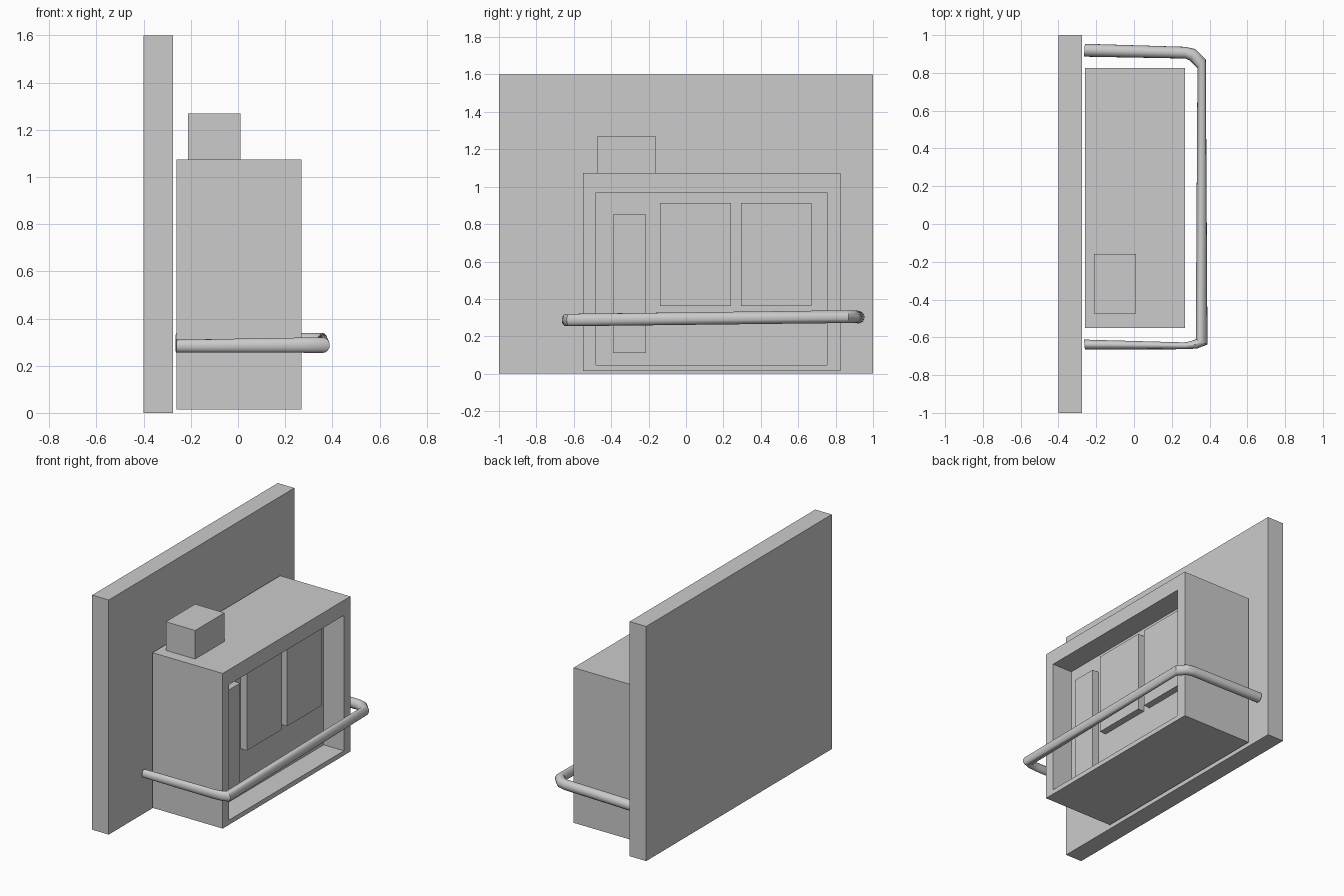
import bpy, bmesh, math
from mathutils import Vector

if "Cube" in bpy.data.objects:
    bpy.data.objects.remove(bpy.data.objects["Cube"])


def finish(name, bm):
    bmesh.ops.recalc_face_normals(bm, faces=bm.faces[:])
    mesh = bpy.data.meshes.new(name)
    bm.to_mesh(mesh)
    bm.free()
    ob = bpy.data.objects.new(name, mesh)
    bpy.context.collection.objects.link(ob)
    return ob


def box_bm(x, y, z):
    bm = bmesh.new()
    bmesh.ops.create_cube(bm, size=1)
    for v in bm.verts:
        v.co = Vector([(r[0] + r[1]) / 2 + c * (r[1] - r[0])
                       for r, c in zip((x, y, z), v.co)])
    bm.normal_update()
    return bm


def box(name, x, y, z):
    return finish(name, box_bm(x, y, z))


# Wall behind the cabinet and the small block on its roof
box("back_wall", (-0.4, -0.275), (-1, 1), (0, 1.6))
box("top_block", (-0.212, 0.01), (-0.475, -0.16), (1.07, 1.268))

# Cabinet with a recessed opening in the +x side
FRONT, BACK = 0.27, 0.118
bm = box_bm((-0.26, FRONT), (-0.55, 0.825), (0.015, 1.073))
face = max(bm.faces, key=lambda f: f.normal.x)
bmesh.ops.inset_individual(bm, faces=[face], thickness=0.02)
for v in face.verts:
    v.co.y = -0.48 if v.co.y < 0.1 else 0.755
    v.co.z = 0.047 if v.co.z < 0.5 else 0.97
face = bmesh.ops.extrude_discrete_faces(bm, faces=[face])["faces"][0]
for v in face.verts:
    v.co.x = BACK
finish("cabinet", bm)

# Raised panels inside the recess
for name, y, z in (("narrow_panel", (-0.39, -0.213), (0.11, 0.85)),
                   ("middle_panel", (-0.14, 0.24), (0.362, 0.913)),
                   ("end_panel", (0.295, 0.67), (0.362, 0.913))):
    box(name, (BACK - 0.01, 0.165), y, z)

# Bent guard rail: each ring has outer xy, inner xy, height, vertical radius
rings = [((-0.26, 0.954), (-0.265, 0.886), 0.303, 0.034),
         ((0.27, 0.938), (0.272, 0.876), 0.305, 0.034),
         ((0.325, 0.926), (0.297, 0.865), 0.305, 0.034),
         ((0.38, 0.870), (0.336, 0.825), 0.305, 0.034),
         ((0.389, -0.638), (0.327, -0.61), 0.287, 0.033),
         ((0.335, -0.659), (0.315, -0.616), 0.287, 0.033),
         ((0.27, -0.663), (0.27, -0.627), 0.287, 0.032),
         ((-0.26, -0.664), (-0.265, -0.612), 0.283, 0.027)]
SIDES = 16
bm = bmesh.new()
loops = []
for outer, inner, z, rz in rings:
    o, i = Vector((*outer, z)), Vector((*inner, z))
    c, h = (o + i) / 2, (o - i) / 2
    angles = [2 * math.pi * k / SIDES for k in range(SIDES)]
    loops.append([bm.verts.new(c + h * math.cos(a) + Vector((0, 0, rz * math.sin(a))))
                  for a in angles])
for a, b in zip(loops, loops[1:]):
    for k in range(SIDES):
        n = (k + 1) % SIDES
        bm.faces.new((a[k], a[n], b[n], b[k]))
bm.faces.new(loops[0])
bm.faces.new(loops[-1])
rail = finish("guard_rail", bm)
bpy.context.view_layer.objects.active = rail
rail.select_set(True)
bpy.ops.object.shade_smooth_by_angle(angle=math.radians(30))
